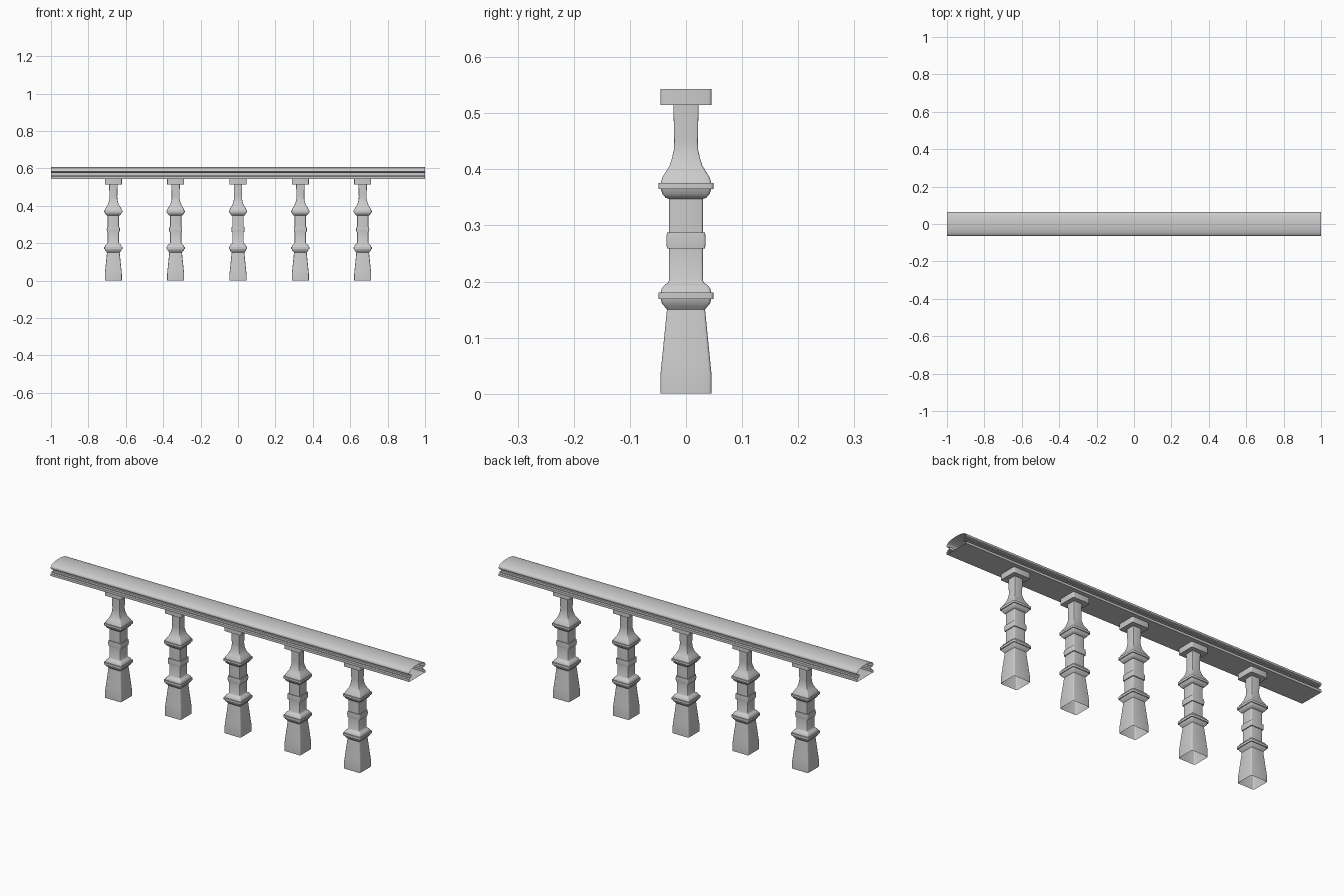
import bpy
import bmesh
import math

cube = bpy.data.objects.get("Cube")
if cube:
    bpy.data.objects.remove(cube, do_unlink=True)

stone = bpy.data.materials.new("light_grey_stone")
stone.use_nodes = True
GREY = (0.6, 0.6, 0.6, 1)
stone.diffuse_color = GREY
stone.node_tree.nodes["Principled BSDF"].inputs["Base Color"].default_value = GREY


def loft(name, rings, closed_top=False):
    """Skin a list of equal-length closed rings of points."""
    bm = bmesh.new()
    loops = [[bm.verts.new(p) for p in ring] for ring in rings]
    for a, b in zip(loops, loops[1:]):
        for i in range(len(a)):
            j = (i + 1) % len(a)
            bm.faces.new((a[i], a[j], b[j], b[i]))
    if closed_top:
        bm.faces.new(loops[-1])
    mesh = bpy.data.meshes.new(name)
    bm.to_mesh(mesh)
    bm.free()
    mesh.materials.append(stone)
    obj = bpy.data.objects.new(name, mesh)
    bpy.context.collection.objects.link(obj)
    bpy.ops.object.select_all(action="DESELECT")
    obj.select_set(True)
    bpy.context.view_layer.objects.active = obj
    bpy.ops.object.shade_smooth_by_angle(angle=math.radians(32))
    return obj


def rounded_square(half, z, steps=3):
    """Ring of a square with small rounded corners."""
    r = half * 0.12
    ring = []
    for corner, (sx, sy) in enumerate([(1, 1), (-1, 1), (-1, -1), (1, -1)]):
        for k in range(steps + 1):
            a = math.radians(90) * (corner + k / steps)
            ring.append((sx * (half - r) + r * math.cos(a),
                         sy * (half - r) + r * math.sin(a), z))
    return ring


# Baluster outline, bottom to top: (half width, height)
outline = [
    (.0455, 0), (.0455, .035), (.043, .06), (.034, .15),       # tapered foot
    (.037, .154), (.043, .161), (.045, .169),
    (.049, .169), (.049, .180), (.045, .180),                  # lower collar
    (.043, .188), (.038, .194), (.032, .198), (.030, .202),
    (.030, .259), (.034, .259), (.0352, .273), (.034, .287),   # middle band
    (.030, .287), (.030, .347),
    (.036, .349), (.042, .356), (.045, .365),
    (.049, .365), (.049, .376), (.045, .376),                  # upper collar
    (.042, .386), (.035, .397), (.029, .407), (.025, .420),
    (.0215, .435), (.021, .45), (.0225, .515),                 # neck
    (.0455, .515), (.0455, .543),                              # cap block
]
baluster = loft("baluster_1", [rounded_square(h, z) for h, z in outline], True)
baluster.location.x = -2 / 3
for n in range(1, 5):
    copy = baluster.copy()
    copy.name = f"baluster_{n + 1}"
    copy.location.x = (n - 2) / 3
    bpy.context.collection.objects.link(copy)

# Handrail section: grooved side, mirrored, under a shallow arched top
W = .064
side = [(W, .544), (W, .556), (.058, .559), (.058, .563), (.046, .563),
        (.046, .575), (.058, .575), (.058, .579), (W, .582), (W, .588)]
arch = [(W * math.cos(math.pi * k / 16), .588 + .019 * math.sin(math.pi * k / 16))
        for k in range(1, 16)]
section = side + arch + [(-y, z) for y, z in reversed(side)]
loft("handrail", [[(x, y, z) for y, z in section] for x in (-1, 1)])
